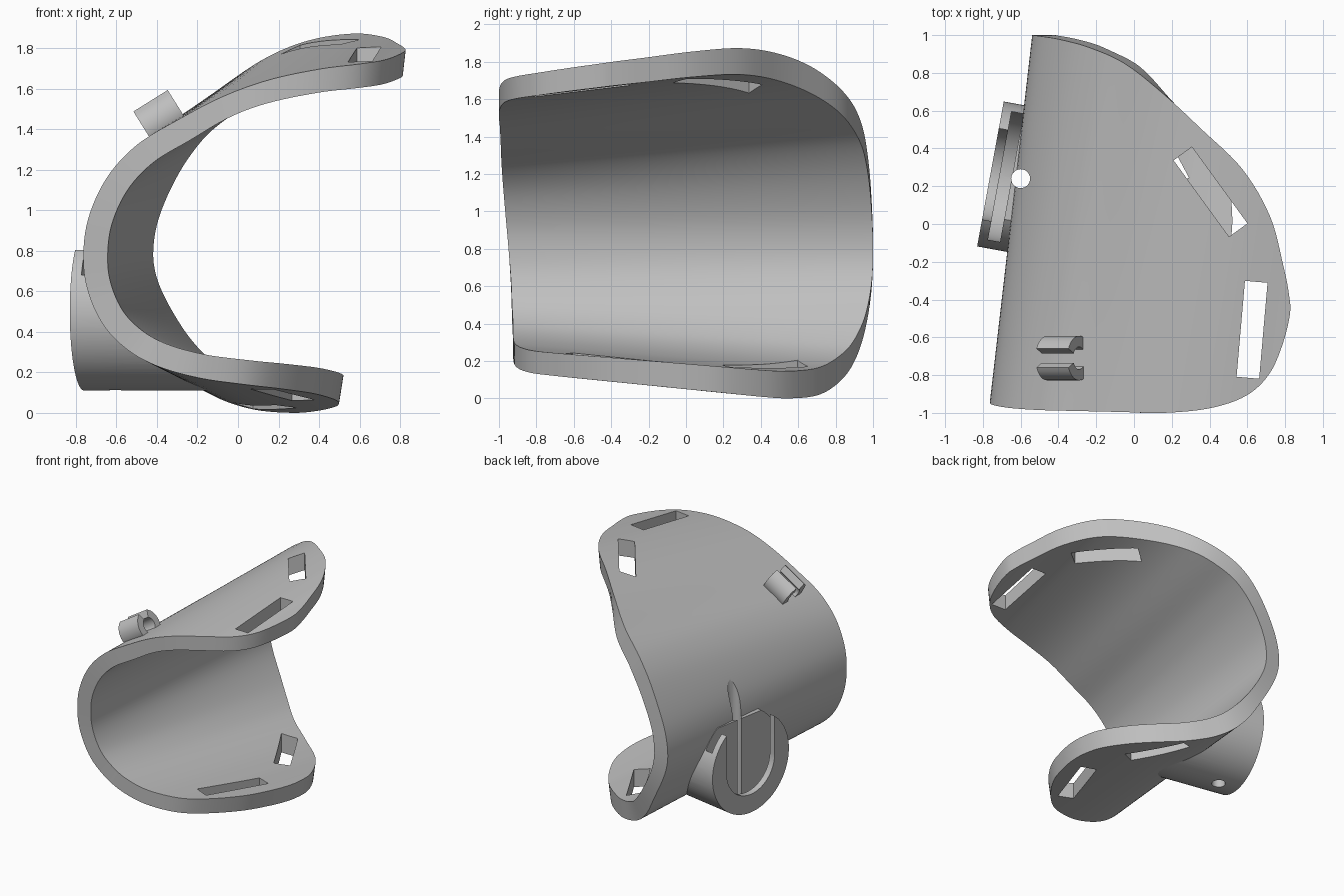
import bpy, bmesh, math
from mathutils import Vector, Matrix

if "Cube" in bpy.data.objects:
    bpy.data.objects.remove(bpy.data.objects["Cube"])

grey = bpy.data.materials.new("plain_grey")
grey.diffuse_color = (0.52, 0.52, 0.52, 1)
grey.use_nodes = True
grey.node_tree.nodes["Principled BSDF"].inputs["Base Color"].default_value = grey.diffuse_color
THICK = 0.12

# Stations round the C section: x, z, front limit in y, back limit in y
STATIONS = [
    (.755, 1.735, -.48, -.48), (.735, 1.735, -.65, -.37), (.685, 1.733, -.8, -.22),
    (.58, 1.73, -.91, .04), (.4, 1.715, -.975, .29), (.157, 1.665, -1, .5),
    (-.074, 1.58, -.995, .69), (-.3, 1.46, -.99, .85), (-.5, 1.335, -.985, .935),
    (-.65, 1.17, -.975, .975), (-.745, .96, -.96, .995), (-.77, .75, -.945, 1),
    (-.745, .58, -.935, .985), (-.67, .42, -.93, .945), (-.55, .3, -.925, .885),
    (-.4, .22, -.925, .805), (-.2, .165, -.91, .7), (.014, .14, -.84, .55),
    (.155, .135, -.7, .4), (.275, .135, -.48, .21), (.325, .135, -.27, .05),
    (.34, .135, -.1, -.1)]


def spline(stations, steps):
    """Smooth curve; both ends mirror so the flap tips are round."""
    flip = lambda s: Vector((s[0], s[1], s[3], s[2]))
    pts = [flip(stations[1])] + [Vector(s) for s in stations] + [flip(stations[-2])]
    out = []
    for i in range(1, len(pts) - 2):
        a, b, c, d = pts[i - 1:i + 3]
        for k in range(steps):
            t = k / steps
            out.append(.5 * (2 * b + (c - a) * t + (2 * a - 5 * b + 4 * c - d) * t * t
                             + (3 * b - a - 3 * c + d) * t ** 3))
    return out + [pts[-2]]


def place(x, z, y):
    """The section widens in height and shifts sideways towards the back."""
    side = min(1, abs(z - .8) / .4)
    side = side * side * (3 - 2 * side) * (.02 if z > .8 else .05)
    return Vector((x + (.115 + side) * (y + 1), y,
                   .8 + (z - .8) * .977 * (1 + .155 * (y + 1))))


def section(depth):
    """Section curve moved inwards by depth; flap edges are cut nearly upright."""
    rows = spline(STATIONS, 6)
    out = []
    for i, r in enumerate(rows):
        d = rows[min(i + 1, len(rows) - 1)] - rows[max(i - 1, 0)]
        n = Vector((-d[1], d[0])).normalized()
        w = min(1, max(0, (r[0] + .35) / .5))
        lean = Vector((-.12, -1)) if r[1] > .8 else Vector((.18, 1))
        n = n.lerp(lean, w * w * (3 - 2 * w))
        out.append((r[0] + n.x * depth, r[1] + n.y * depth, r[2], r[3]))
    return out


def make(name, bm):
    bmesh.ops.remove_doubles(bm, verts=bm.verts, dist=1e-4)
    bmesh.ops.recalc_face_normals(bm, faces=bm.faces)
    me = bpy.data.meshes.new(name)
    bm.to_mesh(me)
    bm.free()
    me.materials.append(grey)
    ob = bpy.data.objects.new(name, me)
    bpy.context.collection.objects.link(ob)
    return ob


def prism(name, ends):
    """Solid between two matching outlines."""
    bm = bmesh.new()
    a, b = [[bm.verts.new(p) for p in e] for e in ends]
    for i in range(len(a)):
        k = (i + 1) % len(a)
        bm.faces.new((a[i], a[k], b[k], b[i]))
    bm.faces.new(a)
    bm.faces.new(b)
    return make(name, bm)


def box(name, loc, size, turn=0):
    bm = bmesh.new()
    m = Matrix.Translation(loc) @ Matrix.Rotation(turn, 4, 'Z') @ Matrix.Diagonal((*size, 1))
    bmesh.ops.create_cube(bm, size=1, matrix=m)
    return make(name, bm)


def cut(ob, *cutters):
    bpy.context.view_layer.objects.active = ob
    for c in cutters:
        mod = ob.modifiers.new("cut", 'BOOLEAN')
        mod.operation, mod.solver, mod.object = 'DIFFERENCE', 'EXACT', c
        bpy.ops.object.modifier_apply(modifier=mod.name)


# Curved shell with two rounded flaps
bm = bmesh.new()
COLS = 28
grids = []
for depth in (0, THICK):
    grids.append([[bm.verts.new(place(x, z, f + (b - f) * j / COLS)) for j in range(COLS + 1)]
                  for x, z, f, b in section(depth)])
outer, inner = grids
for i in range(len(outer) - 1):
    for j in range(COLS):
        for g in grids:
            bm.faces.new((g[i][j], g[i + 1][j], g[i + 1][j + 1], g[i][j + 1]))
    for j in (0, COLS):
        bm.faces.new((outer[i][j], outer[i + 1][j], inner[i + 1][j], inner[i][j]))
shell = make("curved_shell", bm)

# Strap slots, two per flap
slots = [box("slot_cutter", loc, (.12, length, .8), math.radians(a)) for loc, length, a in (
    ((.625, -.56, 1.8), .51, -5), ((.405, .17, 1.8), .5, 36),
    ((.22, -.38, .1), .54, -22), ((.13, .42, .1), .46, 28))]

# Upright pin hole grazing the side of the shell
ring = [(math.cos(math.tau * i / 32) * .05 - .6, math.sin(math.tau * i / 32) * .05 + .24)
        for i in range(32)]
pin = prism("pin_cutter", [[Vector((x, y, z)) for x, y in ring] for z in (-.05, 1.65)])
cut(shell, *slots, pin)

# Round side boss with a flat top
axis = Vector((-.98, .18, 0)).normalized()
across = Vector((.18, .98, 0)).normalized()
face = Vector((-.76, .265, .5))


def disc_prism(name, outline, near, far):
    return prism(name, [[face + axis * s + across * u + Vector((0, 0, v)) for u, v in outline]
                        for s in (near, far)])


top = math.asin(.32 / .39)
arc = [math.pi - top + (math.pi + 2 * top) * i / 80 for i in range(81)]
boss = disc_prism("side_boss", [(.39 * math.cos(a), .39 * math.sin(a)) for a in arc], 0, -.78)

# Inside of the shell, used to trim the boss
loop = section(THICK / 2)
hollow = prism("hollow_cutter", [[place(p[0], p[1], y) for p in loop] for y in (-1.1, 1.1)])


# Stepped U-shaped pocket in the boss: narrow mouth, wide cavity, open at the top
def u_shape(r):
    return [(r * math.cos(a), r * math.sin(a)) for a in
            (math.pi + math.pi * i / 32 for i in range(33))] + [(r, .6), (-r, .6)]


mouth = disc_prism("mouth_cutter", u_shape(.245), .05, -.08)
cavity = disc_prism("cavity_cutter", u_shape(.345), -.05, -.115)
cut(boss, hollow, mouth, cavity, pin)

# Open cable clip on the upper shell
bm = bmesh.new()
slope = math.radians(32)
along = Vector((math.cos(slope), 0, math.sin(slope)))
up = Vector((-math.sin(slope), 0, math.cos(slope)))
mid = Vector((-.375, -.71, 1.45))
N = 28
rows = []
for i in range(N + 1):
    a = math.radians(115 + 310 * i / N)
    row = []
    for r, s in ((.118, -.1), (.118, .1), (.06, .1), (.06, -.1)):
        row.append(bm.verts.new(mid + along * s + Vector((0, math.cos(a) * r, 0))
                                + up * (math.sin(a) * r)))
    rows.append(row)
for p, q in zip(rows, rows[1:]):
    for k in range(4):
        bm.faces.new((p[k], p[(k + 1) % 4], q[(k + 1) % 4], q[k]))
bm.faces.new(rows[0])
bm.faces.new(rows[-1])
clip = make("cable_clip", bm)

for c in slots + [pin, hollow, mouth, cavity]:
    bpy.data.objects.remove(c)
for ob in (shell, boss, clip):
    bpy.ops.object.select_all(action='DESELECT')
    ob.select_set(True)
    bpy.context.view_layer.objects.active = ob
    bpy.ops.object.shade_smooth_by_angle(angle=math.radians(30))
